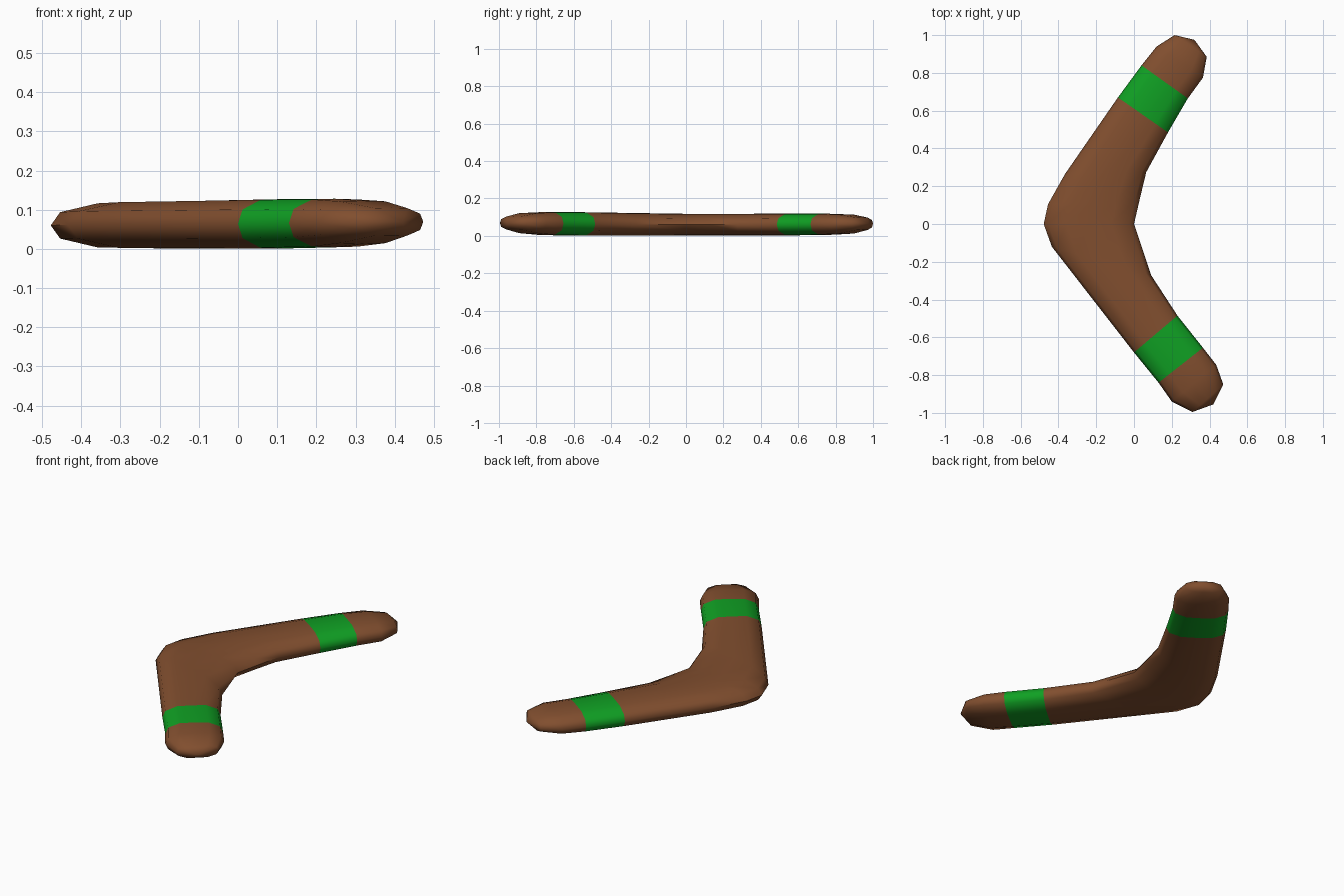
import bpy, bmesh, math

if "Cube" in bpy.data.objects:
    bpy.data.objects.remove(bpy.data.objects["Cube"])

def material(name, rgb):
    m = bpy.data.materials.new(name)
    m.diffuse_color = (*rgb, 1)
    m.use_nodes = True
    m.node_tree.nodes["Principled BSDF"].inputs["Base Color"].default_value = m.diffuse_color
    return m

brown = material("brown_wood", (0.22, 0.077, 0.028))
green = material("green_paint", (0.005, 0.35, 0.017))

# Stations along the bent stick: outer edge, inner edge, mid height, half thickness
stations = [
    ((0.215, 1.000), (0.385, 0.885), 0.065, 0.034),
    ((0.120, 0.940), (0.365, 0.775), 0.063, 0.052),
    ((0.040, 0.840), (0.285, 0.665), 0.062, 0.057),
    ((-0.085, 0.670), (0.180, 0.485), 0.061, 0.058),
    ((-0.365, 0.265), (0.065, 0.275), 0.060, 0.058),
    ((-0.455, 0.105), (0.030, 0.130), 0.060, 0.058),
    ((-0.478, 0.000), (0.000, 0.000), 0.060, 0.058),
    ((-0.435, -0.120), (0.090, -0.270), 0.061, 0.060),
    ((0.000, -0.680), (0.230, -0.485), 0.064, 0.063),
    ((0.130, -0.840), (0.365, -0.655), 0.066, 0.062),
    ((0.200, -0.940), (0.435, -0.745), 0.068, 0.055),
    ((0.310, -0.995), (0.473, -0.850), 0.069, 0.036),
]
tips = [(0.320, 0.975, 0.065), (0.420, -0.955, 0.069)]
painted = {2, 8}  # spans that carry a green band

# Flattened cross-section, across and up
half = [(1, 0), (0.9, 0.58), (0.5, 0.97), (0, 1), (-0.5, 0.97), (-0.9, 0.58)]
section = half + [(-u, -v) for u, v in half]
n = len(section)

bm = bmesh.new()
rings = []
for (lx, ly), (rx, ry), z, h in stations:
    rings.append([bm.verts.new(((lx + rx) / 2 + (rx - lx) / 2 * u,
                                (ly + ry) / 2 + (ry - ly) / 2 * u,
                                z + h * v)) for u, v in section])

# Skin between neighbouring rings
for i, (a, b) in enumerate(zip(rings, rings[1:])):
    for k in range(n):
        j = (k + 1) % n
        f = bm.faces.new((a[k], a[j], b[j], b[k]))
        f.material_index = 1 if i in painted else 0

# Rounded ends: a small ring partway out, closed by an edge at the tip
for ring, tip in ((rings[0], tips[0]), (rings[-1], tips[1])):
    t = bm.verts.new(tip)
    for k in range(n):
        bm.faces.new((ring[k], ring[(k + 1) % n], t))

bmesh.ops.recalc_face_normals(bm, faces=bm.faces)
mesh = bpy.data.meshes.new("curved_throwing_stick")
bm.to_mesh(mesh)
bm.free()
mesh.materials.append(brown)
mesh.materials.append(green)
stick = bpy.data.objects.new("curved_throwing_stick", mesh)
bpy.context.collection.objects.link(stick)
bpy.context.view_layer.objects.active = stick
stick.select_set(True)
bpy.ops.object.shade_smooth_by_angle(angle=math.radians(60))
